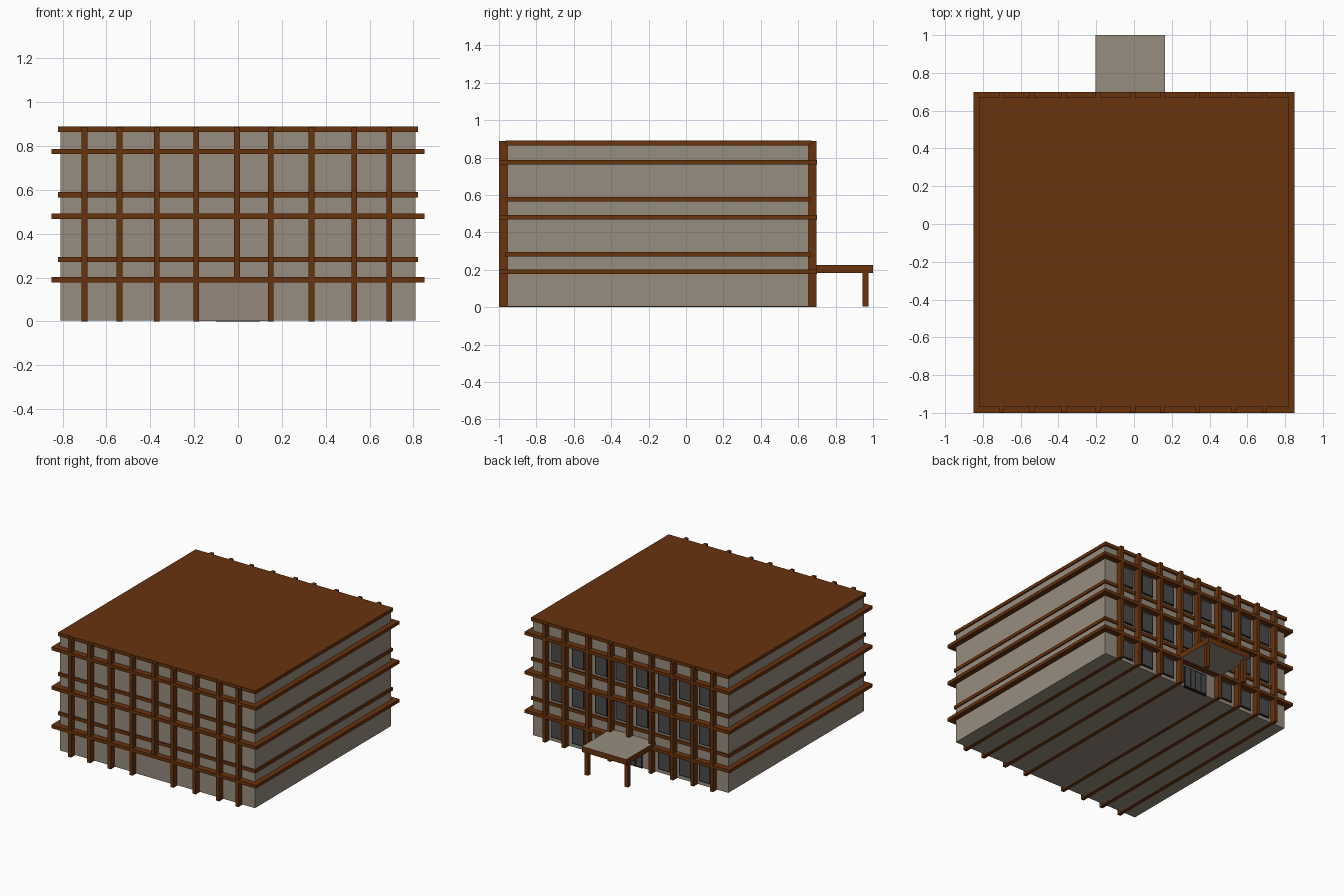
import bpy, bmesh
from mathutils import Vector

if "Cube" in bpy.data.objects:
    bpy.data.objects.remove(bpy.data.objects["Cube"])


def mat(name, rgb):
    m = bpy.data.materials.new(name)
    m.diffuse_color = (*rgb, 1)
    m.use_nodes = True
    m.node_tree.nodes["Principled BSDF"].inputs["Base Color"].default_value = m.diffuse_color
    return m


BROWN = mat("brown_trim", (0.14, 0.033, 0.004))
WALL = mat("stone_wall", (0.31, 0.27, 0.21))
ENTRY = mat("entry_wall", (0.30, 0.25, 0.20))
FRAME = mat("window_frame", (0.012, 0.012, 0.012))
GLASS = mat("window_glass", (0.07, 0.07, 0.075))


def box(name, x, y, z, material, cap=None):
    """Box from (min, max) ranges; cap is an optional material for top and bottom."""
    bm = bmesh.new()
    bmesh.ops.create_cube(bm, size=1)
    for v in bm.verts:
        v.co = Vector([(r[0] + r[1]) / 2 + c * (r[1] - r[0])
                       for r, c in zip((x, y, z), v.co)])
    bm.normal_update()
    me = bpy.data.meshes.new(name)
    me.materials.append(material)
    if cap:
        me.materials.append(cap)
        for f in bm.faces:
            f.material_index = int(abs(f.normal.z) > 0.5)
    bm.to_mesh(me)
    bm.free()
    ob = bpy.data.objects.new(name, me)
    bpy.context.collection.objects.link(ob)
    return ob


BACK = 0.655

# Main body and the entrance hall running through it
box("main_body", (-0.81, 0.81), (-0.955, BACK), (0.004, 0.87), WALL)
box("entrance_hall", (-0.18, 0.14), (-0.957, BACK + 0.002), (0.002, 0.18), ENTRY)

# Floor bands: a wide ledge and a narrow sill per storey, the last sill is the roof
for z in (0.19, 0.48, 0.775):
    box("wide_ledge", (-0.85, 0.85), (-1.0, 0.70), (z - 0.012, z + 0.012), BROWN)
for z in (0.283, 0.578):
    box("narrow_sill", (-0.82, 0.82), (-0.965, 0.665), (z - 0.012, z + 0.012), BROWN)
box("roof_slab", (-0.82, 0.82), (-0.965, 0.67), (0.865, 0.89), BROWN)

# Vertical fins wrapping front to back; the middle one stops above the entrance
fins = [-0.70, -0.54, -0.37, -0.19, -0.005, 0.15, 0.335, 0.53, 0.69]
for i, x in enumerate(fins):
    box("vertical_fin", (x - 0.013, x + 0.013), (-0.999, 0.699),
        (0.2 if i == 4 else 0.0, 0.888), BROWN)


def window(x, z0, z1, w=0.10):
    # Dark frame with a pane set inside it
    box("window_frame", (x - w / 2, x + w / 2), (BACK - 0.01, BACK + 0.006), (z0, z1), FRAME)
    t = 0.009
    box("window_pane", (x - w / 2 + t, x + w / 2 - t), (BACK - 0.01, BACK + 0.008),
        (z0 + t, z1 - t), GLASS)


# Back windows in every bay between fins, except the ground-floor entrance
for z0, z1 in ((0.03, 0.17), (0.31, 0.46), (0.605, 0.755)):
    for i, (a, b) in enumerate(zip(fins, fins[1:])):
        if z0 < 0.1 and i in (3, 4):
            continue
        window((a + b) / 2, z0, z1)

# Entrance door with four panes
box("door_frame", (-0.10, 0.10), (BACK - 0.01, BACK + 0.008), (0.0, 0.165), FRAME)
for i in range(4):
    x = -0.072 + i * 0.048
    box("door_pane", (x - 0.019, x + 0.019), (BACK, BACK + 0.010), (0.01, 0.155), GLASS)

# Entrance canopy on two posts
box("canopy", (-0.205, 0.165), (BACK, 1.0), (0.183, 0.224), BROWN, WALL)
for x in (-0.185, 0.145):
    box("canopy_post", (x - 0.015, x + 0.015), (0.945, 0.975), (0.003, 0.184), BROWN)
